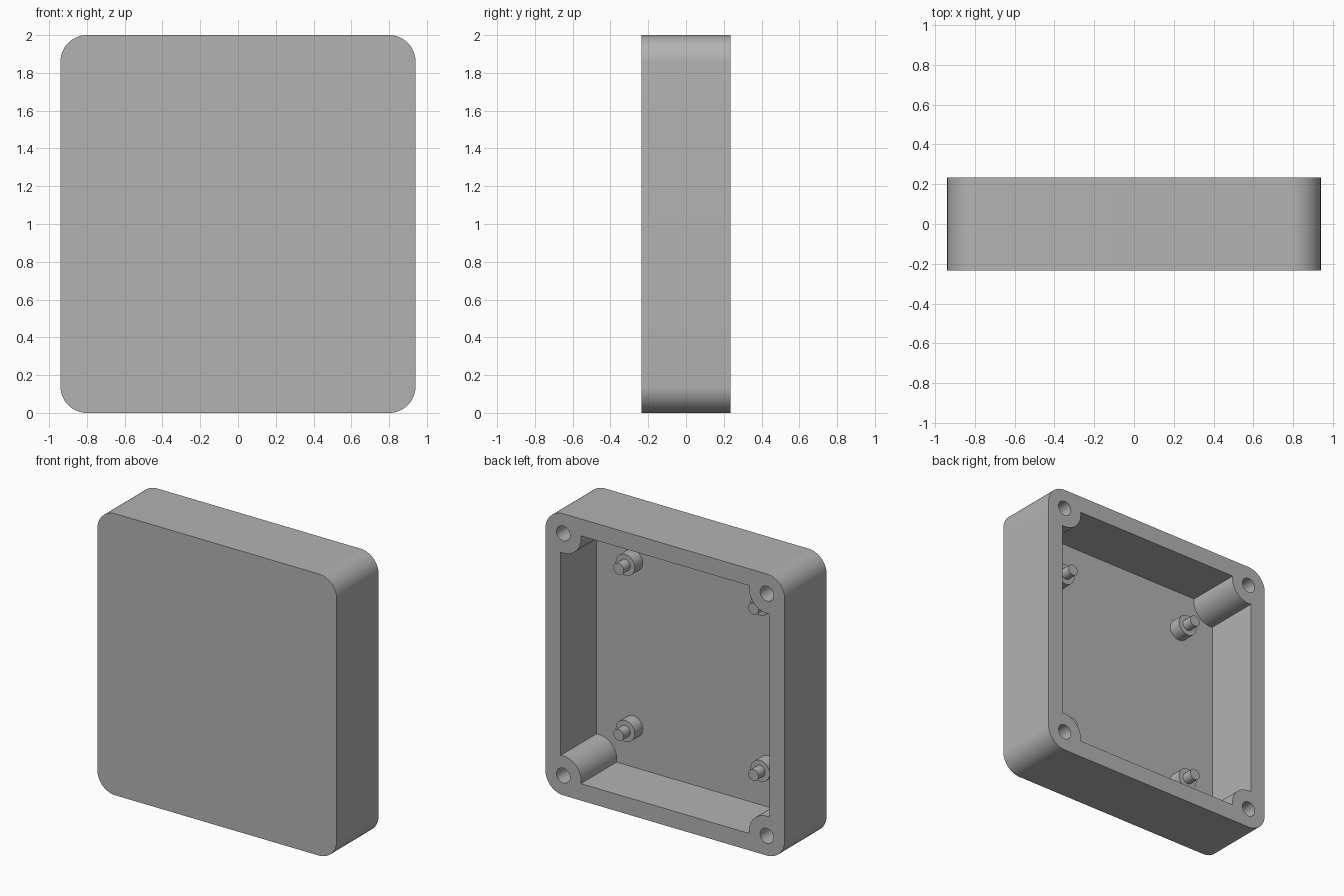
import bpy, bmesh
from math import cos, sin, acos, pi

if "Cube" in bpy.data.objects:
    bpy.data.objects.remove(bpy.data.objects["Cube"], do_unlink=True)

HALF_DEPTH = 0.235
FLOOR = -0.165            # inner face of the front panel
POST_X, POST_Z = 0.80, 0.86
CORNER = 0.14             # radius of outer corners and of screw posts
LIP = 0.02                # inner wall distance beyond the post centre
SIGNS = [(1, 1), (-1, 1), (-1, -1), (1, -1)]

grey = bpy.data.materials.new("grey plastic")
grey.use_nodes = True
colour = (0.45, 0.45, 0.45, 1)
grey.diffuse_color = colour
grey.node_tree.nodes["Principled BSDF"].inputs["Base Color"].default_value = colour


def arc(cx, cz, r, start, end, steps):
    return [(cx + r * cos(start + (end - start) * i / steps),
             cz + r * sin(start + (end - start) * i / steps)) for i in range(steps + 1)]


def circle(cx, cz, r, sides=40):
    return arc(cx, cz, r, 0, 2 * pi, sides)[:-1]


def four_corners(start, end, steps):
    """Closed outline made of one arc around each post centre."""
    points = []
    for k, (sx, sz) in enumerate(SIGNS):
        turn = k * pi / 2
        points += arc(sx * POST_X, 1 + sz * POST_Z, CORNER, start + turn, end + turn, steps)
    return points


def loft(bm, layers):
    """Closed solid through matching outlines placed at given depths."""
    rings = [[bm.verts.new((x, y, z)) for x, z in outline] for outline, y in layers]
    for a, b in zip(rings, rings[1:]):
        for i in range(len(a)):
            j = (i + 1) % len(a)
            bm.faces.new((a[i], a[j], b[j], b[i]))
    bm.faces.new(rings[0])
    bm.faces.new(rings[-1])


def make(name, solids):
    bm = bmesh.new()
    for layers in solids:
        loft(bm, layers)
    bmesh.ops.recalc_face_normals(bm, faces=bm.faces)
    mesh = bpy.data.meshes.new(name)
    bm.to_mesh(mesh)
    bm.free()
    mesh.materials.append(grey)
    obj = bpy.data.objects.new(name, mesh)
    bpy.context.collection.objects.link(obj)
    return obj


def activate(obj):
    bpy.ops.object.select_all(action='DESELECT')
    obj.select_set(True)
    bpy.context.view_layer.objects.active = obj


# Case body: rounded block
outer = four_corners(0, pi / 2, 16)
case = make("case", [[(outer, -HALF_DEPTH), (outer, HALF_DEPTH)]])

# Cutter: cavity that leaves rounded corner posts, plus a blind screw hole in each
reach = acos(LIP / CORNER)
cavity = four_corners(2 * pi - reach, pi / 2 + reach, 20)
cuts = [[(cavity, FLOOR), (cavity, HALF_DEPTH + 0.1)]]
for sx, sz in SIGNS:
    hole = circle(sx * POST_X, 1 + sz * POST_Z, 0.053)
    cuts.append([(hole, -0.1), (hole, HALF_DEPTH + 0.1)])
cutter = make("cavity_cutter", cuts)
cutter.hide_render = True

activate(case)
cut = case.modifiers.new("hollow", 'BOOLEAN')
cut.operation = 'DIFFERENCE'
cut.solver = 'EXACT'
cut.object = cutter
bpy.ops.object.modifier_apply(modifier=cut.name)
bpy.data.objects.remove(cutter, do_unlink=True)
parts = [case]

# Stepped standoffs with locating pins on the inner floor
for n, (sx, sz) in enumerate(SIGNS):
    wide = circle(sx * 0.53, 1 + sz * 0.59, 0.075)
    thin = circle(sx * 0.53, 1 + sz * 0.59, 0.04)
    shoulder, tip = FLOOR + 0.09, FLOOR + 0.165
    parts.append(make(f"standoff_{n + 1}", [[(wide, FLOOR - 0.01), (wide, shoulder),
                                            (thin, shoulder), (thin, tip)]]))

for part in parts:
    activate(part)
    bpy.ops.object.shade_smooth_by_angle(angle=pi / 6)
